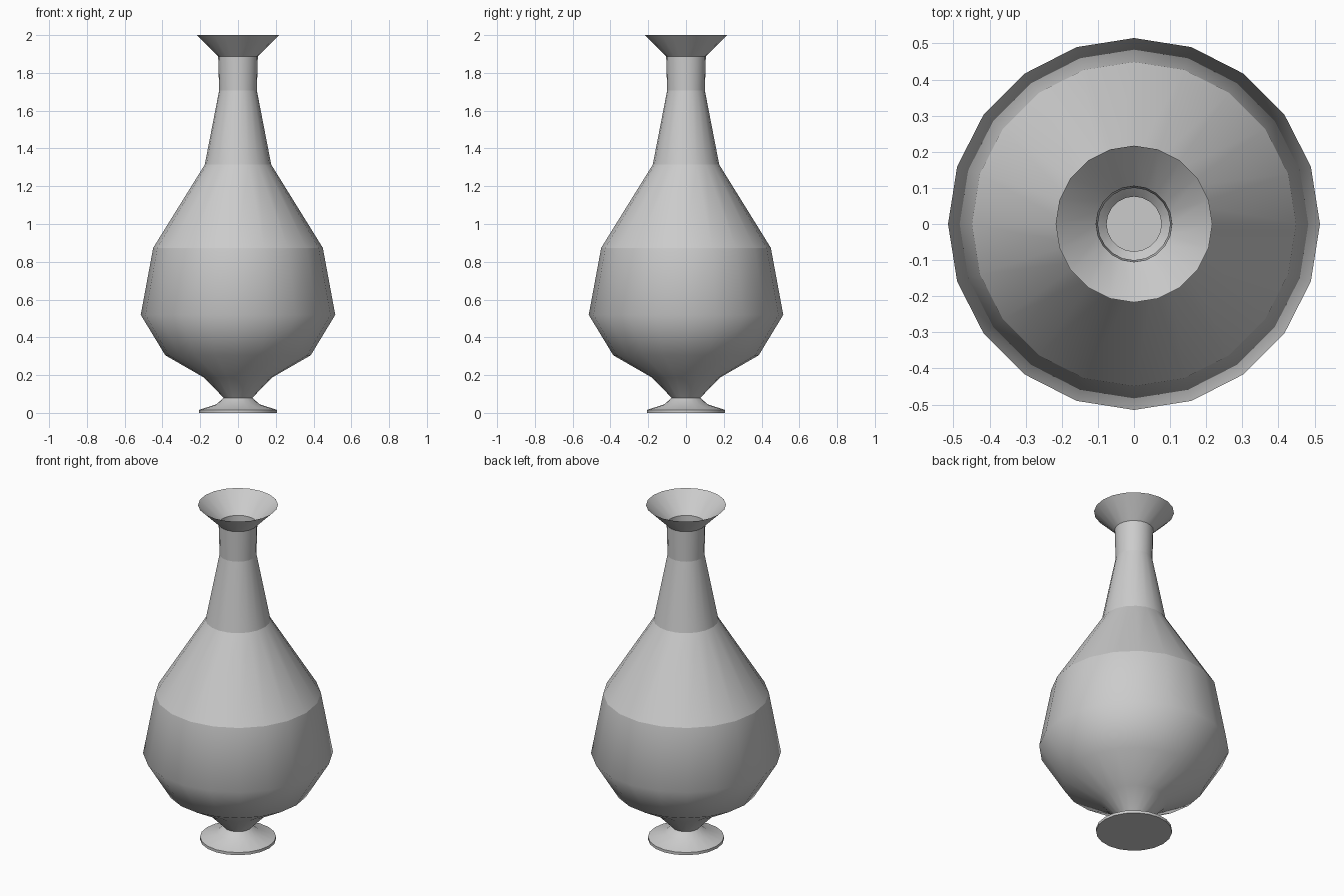
import bpy, bmesh
from math import sin, cos, tau

if "Cube" in bpy.data.objects:
    bpy.data.objects.remove(bpy.data.objects["Cube"])

SIDES = 20

# Vase outline, bottom to top: radius, height, crisp edge ring?
profile = [
    (0.206, 0.0, True), (0.206, 0.016, True), (0.115, 0.045, False),
    (0.076, 0.08, True), (0.18, 0.187, False), (0.385, 0.305, False),
    (0.515, 0.519, False), (0.449, 0.874, True), (0.176, 1.314, True),
    (0.100, 1.706, True), (0.105, 1.888, True), (0.217, 2.0, False),
]

bm = bmesh.new()

# One ring of vertices per outline point
rings = [[bm.verts.new((r * cos(tau * i / SIDES), r * sin(tau * i / SIDES), z))
          for i in range(SIDES)] for r, z, _ in profile]

# Thin single wall, open at the mouth
for low, high in zip(rings, rings[1:]):
    for i in range(SIDES):
        j = (i + 1) % SIDES
        bm.faces.new((low[i], low[j], high[j], high[i])).smooth = True

# Flat base under the foot
bm.faces.new(rings[0][::-1])

# Crisp rings between the shoulder, neck, lip and foot; the belly stays smooth
for ring, (_, _, crisp) in zip(rings, profile):
    if crisp:
        for i in range(SIDES):
            bm.edges.get((ring[i], ring[(i + 1) % SIDES])).smooth = False

mesh = bpy.data.meshes.new("vase")
bm.to_mesh(mesh)
bm.free()
bpy.context.collection.objects.link(bpy.data.objects.new("vase", mesh))
